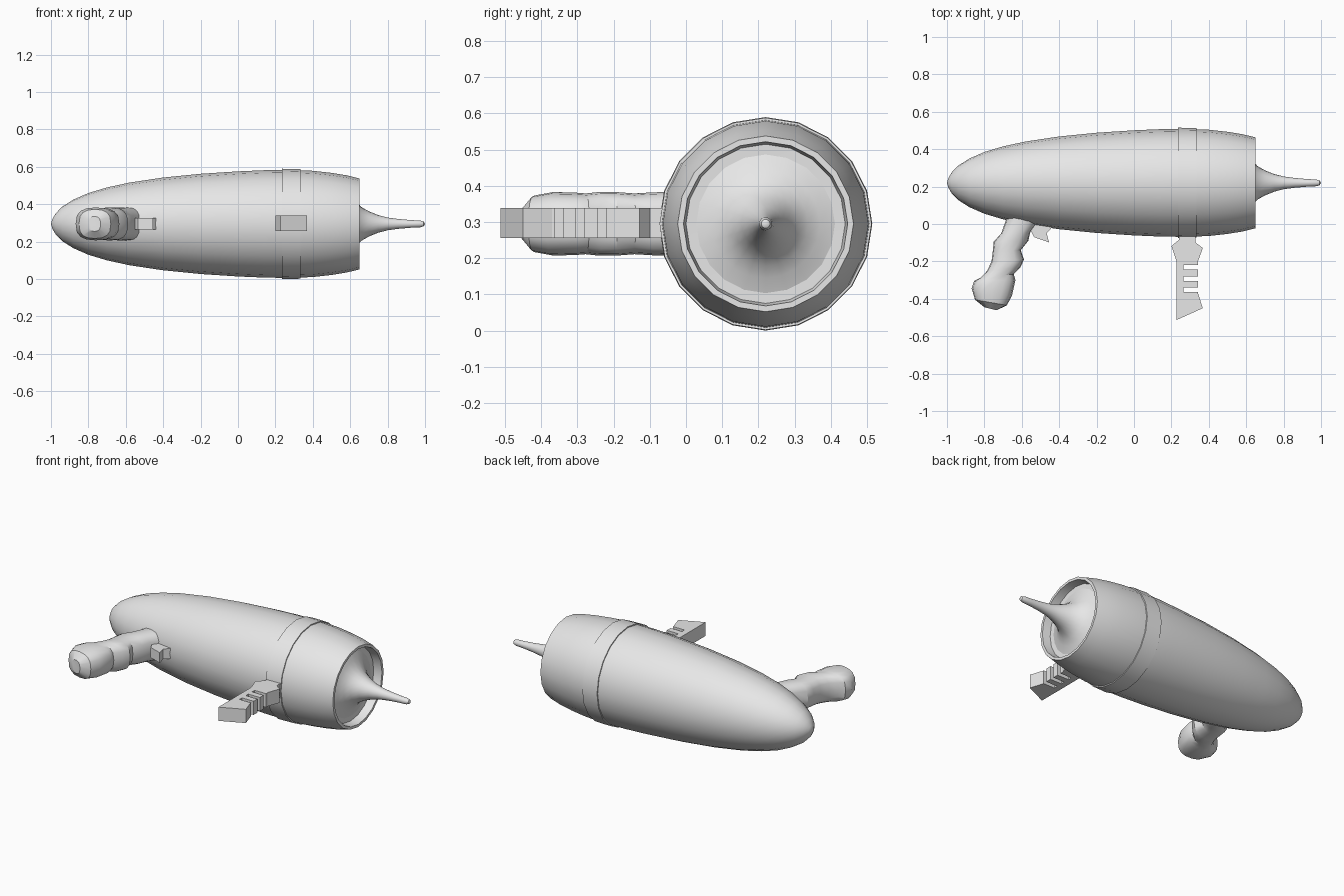
import bpy, bmesh, math

if "Cube" in bpy.data.objects:
    bpy.data.objects.remove(bpy.data.objects["Cube"])

AXIS_Y, AXIS_Z = 0.22, 0.295

grey = bpy.data.materials.new("plain grey")
grey.diffuse_color = (0.8, 0.8, 0.8, 1)
grey.use_nodes = True
grey.node_tree.nodes["Principled BSDF"].inputs["Base Color"].default_value = grey.diffuse_color


def finish(bm, name, smooth=True):
    bmesh.ops.recalc_face_normals(bm, faces=bm.faces)
    mesh = bpy.data.meshes.new(name)
    bm.to_mesh(mesh)
    bm.free()
    mesh.materials.append(grey)
    obj = bpy.data.objects.new(name, mesh)
    bpy.context.collection.objects.link(obj)
    if smooth:
        bpy.ops.object.select_all(action='DESELECT')
        obj.select_set(True)
        bpy.context.view_layer.objects.active = obj
        bpy.ops.object.shade_smooth_by_angle(angle=math.radians(32))
    return obj


def skin(bm, rings, closed=False):
    """Join neighbouring rings; a one-vertex ring is a pole."""
    pairs = list(zip(rings, rings[1:]))
    if closed:
        pairs.append((rings[-1], rings[0]))
    for a, b in pairs:
        n = max(len(a), len(b))
        for i in range(n):
            j = (i + 1) % n
            if len(a) == 1:
                bm.faces.new((a[0], b[i], b[j]))
            elif len(b) == 1:
                bm.faces.new((a[i], b[0], a[j]))
            else:
                bm.faces.new((a[i], b[i], b[j], a[j]))


def lathe(name, profile, sides=20, closed=False):
    """Revolve (x, radius) points around the long axis."""
    bm = bmesh.new()
    rings = []
    for x, r in profile:
        n = sides if r > 0 else 1
        rings.append([bm.verts.new((x, AXIS_Y + r * math.sin(2 * math.pi * i / sides),
                                    AXIS_Z + r * math.cos(2 * math.pi * i / sides)))
                      for i in range(n)])
    skin(bm, rings, closed)
    return finish(bm, name)


def plate(name, outline, z0, z1):
    """Extrude an (x, y) outline between two heights."""
    bm = bmesh.new()
    low = [bm.verts.new((x, y, z0)) for x, y in outline]
    high = [bm.verts.new((x, y, z1)) for x, y in outline]
    skin(bm, [low, high])
    bm.faces.new(low)
    bm.faces.new(high)
    return finish(bm, name, smooth=False)


# Streamlined hull with a rim and a shallow recess at the open end
lathe("hull", [(-1, 0), (-0.993, 0.025), (-0.975, 0.056), (-0.94, 0.092), (-0.88, 0.13),
               (-0.8, 0.165), (-0.7, 0.195), (-0.58, 0.221), (-0.4, 0.248), (-0.2, 0.268),
               (0, 0.281), (0.14, 0.287), (0.28, 0.289), (0.4, 0.284), (0.5, 0.273),
               (0.58, 0.26), (0.65, 0.243), (0.65, 0.227), (0.60, 0.22), (0.595, 0)])

# Raised band around the widest part
lathe("band", [(0.235, 0.27), (0.235, 0.295), (0.335, 0.293), (0.335, 0.27)], closed=True)

# Flared spike rising from the recess
lathe("spike", [(0.59, 0), (0.59, 0.215), (0.60, 0.19), (0.615, 0.15), (0.635, 0.117),
                (0.66, 0.09), (0.70, 0.067), (0.75, 0.047), (0.80, 0.034), (0.86, 0.026),
                (0.93, 0.02), (0.975, 0.018), (0.993, 0.012), (1, 0)])

# Rear grip: rounded sections between a back point and a finger-groove point
sections = [
    (-0.68, 0.08, -0.49, 0.08, 0.088), (-0.685, 0.02, -0.515, 0.01, 0.088),
    (-0.71, -0.05, -0.555, -0.045, 0.088), (-0.75, -0.095, -0.565, -0.09, 0.087),
    (-0.755, -0.145, -0.605, -0.14, 0.084), (-0.762, -0.20, -0.588, -0.19, 0.088),
    (-0.785, -0.25, -0.608, -0.232, 0.088), (-0.82, -0.287, -0.643, -0.268, 0.084),
    (-0.855, -0.305, -0.634, -0.30, 0.086), (-0.868, -0.345, -0.653, -0.385, 0.088),
    (-0.85, -0.405, -0.68, -0.435, 0.078), (-0.80, -0.445, -0.735, -0.461, 0.04)]
bm = bmesh.new()
rings = []
for xa, ya, xb, yb, h in sections:
    ring = []
    for i in range(16):
        c, s = math.cos(math.pi * i / 8), math.sin(math.pi * i / 8)
        u = math.copysign(abs(c) ** 0.8, c)
        v = math.copysign(abs(s) ** 0.7, s)
        t = (u + 1) / 2
        ring.append(bm.verts.new((xa + (xb - xa) * t, ya + (yb - ya) * t, AXIS_Z + h * v)))
    rings.append(ring)
skin(bm, rings)
bm.faces.new(rings[0])
bm.faces.new(rings[-1])
finish(bm, "rear_grip")

# Trigger beside the grip
plate("trigger", [(-0.56, 0.04), (-0.44, 0.04), (-0.435, -0.015), (-0.467, -0.048),
                  (-0.455, -0.098), (-0.535, -0.07), (-0.56, -0.02)], 0.265, 0.327)

# Forward handle with three slots cut in its finger side
outline = [(0.24, -0.03), (0.24, -0.085), (0.20, -0.118), (0.228, -0.20), (0.228, -0.513),
           (0.368, -0.45), (0.342, -0.37)]
for y in (-0.352, -0.292, -0.232):
    outline += [(0.342, y - 0.012), (0.265, y - 0.012), (0.265, y + 0.012), (0.342, y + 0.012)]
outline += [(0.342, -0.20), (0.368, -0.128), (0.33, -0.10), (0.33, -0.03)]
plate("front_handle", outline, 0.256, 0.339)
